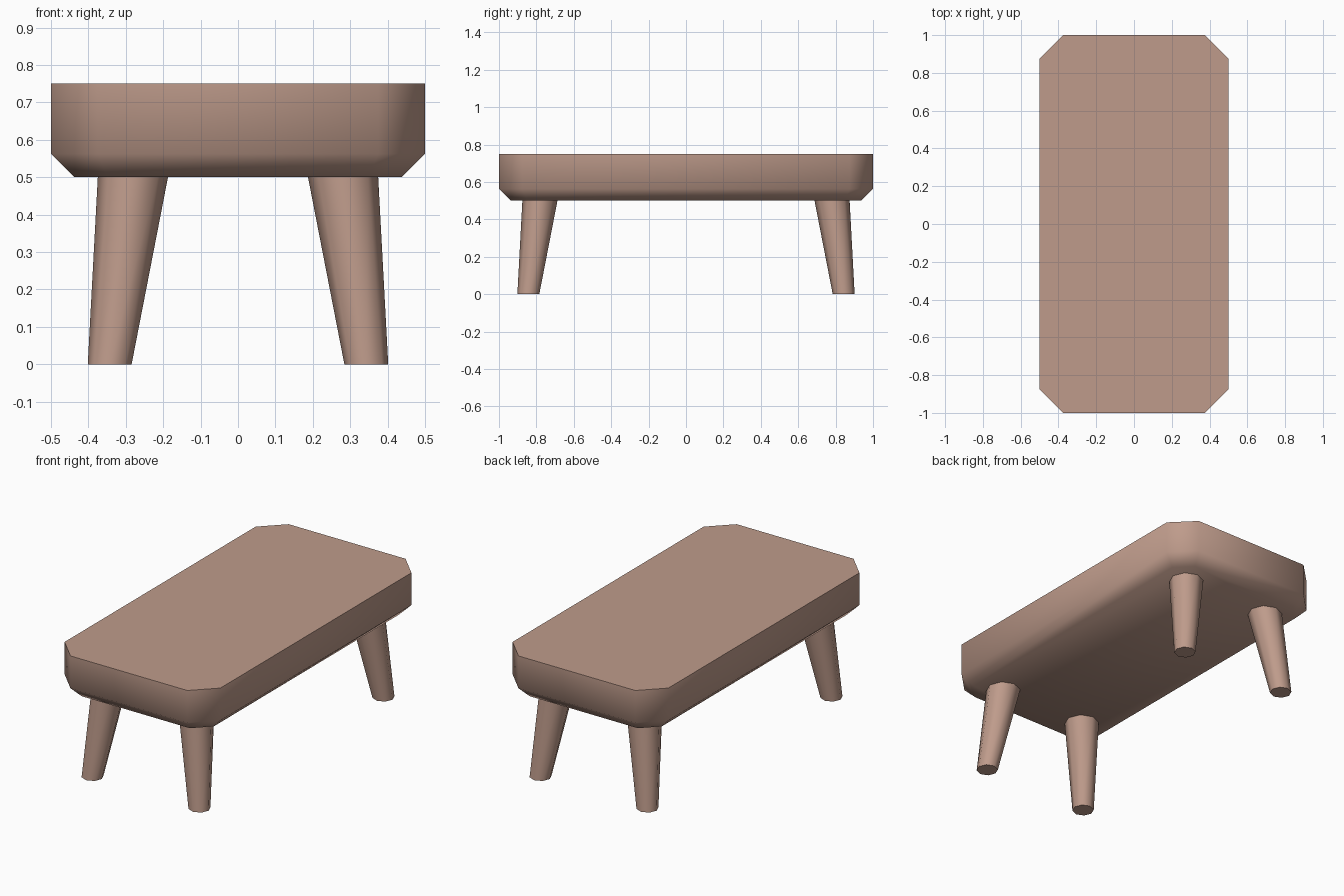
import bpy
import bmesh
from math import cos, sin, pi

cube = bpy.data.objects.get("Cube")
if cube:
    bpy.data.objects.remove(cube, do_unlink=True)

wood = bpy.data.materials.new("dusty_brown_wood")
wood.use_nodes = True
colour = (0.52, 0.33, 0.26, 1)
wood.diffuse_color = colour
wood.node_tree.nodes["Principled BSDF"].inputs["Base Color"].default_value = colour


def loft(name, rings):
    """Skin a stack of rings and cap both ends, with smooth sides."""
    bm = bmesh.new()
    loops = [[bm.verts.new(p) for p in ring] for ring in rings]
    n = len(loops[0])
    for low, high in zip(loops, loops[1:]):
        for i in range(n):
            j = (i + 1) % n
            bm.faces.new((low[i], low[j], high[j], high[i]))
    bm.faces.new(loops[0][::-1])
    bm.faces.new(loops[-1])
    mesh = bpy.data.meshes.new(name)
    bm.to_mesh(mesh)
    bm.free()
    mesh.materials.append(wood)
    obj = bpy.data.objects.new(name, mesh)
    bpy.context.collection.objects.link(obj)
    bpy.ops.object.select_all(action="DESELECT")
    obj.select_set(True)
    bpy.context.view_layer.objects.active = obj
    bpy.ops.object.shade_smooth_by_angle(angle=pi * 0.3)
    return obj


def slab_ring(x, y, cut, z):
    """Rectangle with cut corners, counter-clockwise."""
    return [(x, cut - y, z), (x, y - cut, z), (x - cut, y, z), (cut - x, y, z),
            (-x, y - cut, z), (-x, cut - y, z), (cut - x, -y, z), (x - cut, -y, z)]


def round_ring(x, y, radius, z, sides=8):
    return [(x + radius * cos(2 * pi * i / sides),
             y + radius * sin(2 * pi * i / sides), z) for i in range(sides)]


# Table top with cut corners and a bevelled underside
loft("table_top", [slab_ring(0.4375, 0.9375, 0.09, 0.5),
                   slab_ring(0.5, 1, 0.125, 0.5625),
                   slab_ring(0.5, 1, 0.125, 0.75)])

# Four splayed, tapered legs
for y_name, sy in (("front", -1), ("back", 1)):
    for x_name, sx in (("right", -1), ("left", 1)):
        loft(f"{y_name}_{x_name}_leg",
             [round_ring(sx * 0.343, sy * 0.843, 0.0586, 0),
              round_ring(sx * 0.281, sy * 0.781, 0.0938, 0.5)])
